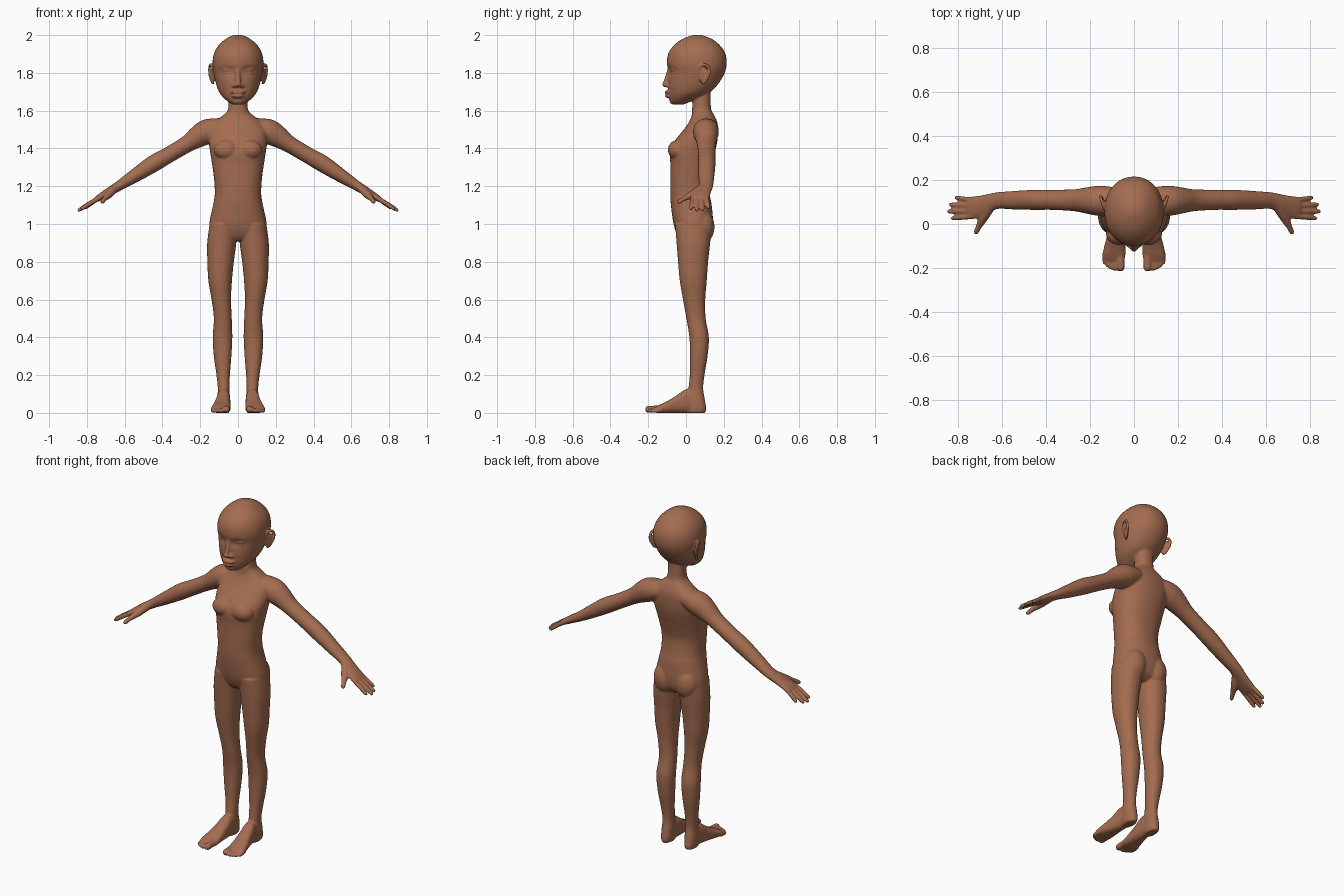
import bpy, bmesh, math
from mathutils import Vector, Matrix, Euler

bm = bmesh.new()
SIDES = (-1, 1)


def spline(rows, n=5):
    """Catmull-Rom interpolation of equal-length tuples."""
    out = []
    for i in range(len(rows) - 1):
        a, b, c, d = (rows[max(i - 1, 0)], rows[i], rows[i + 1],
                      rows[min(i + 2, len(rows) - 1)])
        for k in range(n):
            t = k / n
            out.append(tuple(0.5 * (2 * q + (r - p) * t + (2 * p - 5 * q + 4 * r - s) * t * t
                                    + (3 * q - p - 3 * r + s) * t ** 3)
                             for p, q, r, s in zip(a, b, c, d)))
    out.append(tuple(rows[-1]))
    return out


def skin(rings):
    """Closed surface through a list of point rings."""
    vr = [[bm.verts.new(p) for p in ring] for ring in rings]
    m = len(vr[0])
    for r0, r1 in zip(vr, vr[1:]):
        for j in range(m):
            bm.faces.new((r0[j], r0[(j + 1) % m], r1[(j + 1) % m], r1[j]))
    bm.faces.new(vr[0][::-1])
    bm.faces.new(vr[-1])
    return [v for r in vr for v in r]


def unit_ring(exp=2.0, m=40):
    for j in range(m):
        c, s = math.cos(2 * math.pi * j / m), math.sin(2 * math.pi * j / m)
        yield (math.copysign(abs(c) ** (2 / exp), c), math.copysign(abs(s) ** (2 / exp), s))


def loft(rows, place, exp=2.0):
    """Rows are (height, a0, a1, b0, b1) boxes filled with rounded sections."""
    return skin([[place(h, (a0 + a1) / 2 + (a1 - a0) / 2 * c, (b0 + b1) / 2 + (b1 - b0) / 2 * s)
                  for c, s in unit_ring(exp)] for h, a0, a1, b0, b1 in spline(rows)])


def tube(pts, ref, side=1):
    """Points are (x, y, z, radius along ref, radius across)."""
    rows = spline(pts)
    rings = []
    for i, (x, y, z, ra, rb) in enumerate(rows):
        t = (Vector(rows[min(i + 1, len(rows) - 1)][:3]) - Vector(rows[max(i - 1, 0)][:3])).normalized()
        u = Vector(ref)
        u = (u - t * u.dot(t)).normalized()
        v = t.cross(u)
        ring = [Vector((x, y, z)) + u * ra * c + v * rb * s for c, s in unit_ring(m=24)]
        rings.append([Vector((p.x * side, p.y, p.z)) for p in ring])
    skin(rings)


def ball(c, r, rot=(0, 0, 0), side=1):
    m = (Matrix.Diagonal((side, 1, 1, 1)) @ Matrix.Translation(c)
         @ Euler(rot).to_matrix().to_4x4() @ Matrix.Diagonal((*r, 1)))
    bmesh.ops.create_uvsphere(bm, u_segments=24, v_segments=16, radius=1, matrix=m)


def upright(z, x, y):
    return Vector((x, y, z))


# torso and neck: height, half width, front, back
torso = [(.91, .08, -.02, .09), (.94, .14, -.045, .128), (1.0, .152, -.066, .143),
         (1.1, .132, -.08, .136), (1.16, .123, -.083, .124), (1.24, .127, -.083, .117),
         (1.32, .138, -.083, .135), (1.385, .148, -.085, .154), (1.44, .155, -.06, .166),
         (1.5, .15, -.012, .170), (1.54, .125, .016, .165), (1.575, .08, .03, .15),
         (1.605, .053, .032, .134), (1.66, .05, .035, .13), (1.72, .05, .03, .13)]
loft([(z, -w, w, f, b) for z, w, f, b in torso], upright, 2.25)

# skull: height, half width, front, back
skull = [(1.632, .028, -.072, -.015), (1.65, .056, -.085, .03), (1.675, .083, -.091, .085),
         (1.70, .101, -.093, .13), (1.74, .116, -.095, .17), (1.8, .129, -.094, .205),
         (1.85, .135, -.101, .216), (1.9, .128, -.095, .209), (1.94, .108, -.07, .185),
         (1.975, .072, -.028, .145), (1.995, .037, .02, .10), (2.002, .01, .05, .07)]
for v in loft([(z, -w, w, f, b) for z, w, f, b in skull], upright, 2.1):
    # eye sockets
    if v.co.y < 0.02:
        d = ((abs(v.co.x) - .055) / .035) ** 2 + ((v.co.z - 1.81) / .022) ** 2
        v.co.y += .013 * math.exp(-d)

# nose, lips and chin
tube([(0, -.083, 1.83, .014, .012), (0, -.094, 1.79, .012, .013), (0, -.108, 1.745, .015, .014)], (1, 0, 0))
ball((0, -.108, 1.738), (.018, .019, .014))
ball((0, -.092, 1.698), (.041, .022, .0095))
ball((0, -.091, 1.677), (.034, .022, .0095))
ball((0, -.066, 1.652), (.034, .022, .019))

for s in SIDES:
    # nostrils, eyelids and ears
    ball((.02, -.097, 1.733), (.013, .014, .011), side=s)
    ball((.055, -.062, 1.817), (.034, .017, .013), (0, -.12, .35), s)
    ball((.055, -.062, 1.797), (.032, .014, .010), (0, -.12, .35), s)
    ball((.134, .092, 1.787), (.009, .03, .048), (.15, 0, -.4), s)
    tube([(.127, .07, 1.80, .008, .007), (.136, .075, 1.835, .008, .007), (.147, .105, 1.842, .008, .008),
          (.152, .124, 1.815, .008, .008), (.146, .115, 1.775, .008, .008), (.13, .085, 1.742, .008, .008)],
         (1, 0, 0), s)

    # chest and buttocks
    ball((.062, -.046, 1.392), (.066, .05, .052), side=s)
    ball((.07, .085, .985), (.07, .066, .09), side=s)

    # shoulder, arm and palm
    tube([(.05, .105, 1.515, .05, .045), (.11, .106, 1.505, .064, .056), (.165, .106, 1.488, .068, .066),
          (.215, .107, 1.460, .06, .058), (.272, .108, 1.422, .05, .045), (.37, .110, 1.364, .046, .043),
          (.45, .110, 1.318, .046, .045), (.55, .108, 1.253, .042, .036), (.625, .106, 1.205, .038, .027),
          (.68, .088, 1.172, .045, .023), (.73, .074, 1.142, .052, .018), (.755, .072, 1.127, .047, .013)],
         (0, 1, 0), s)

    # fingers: root y, tip x, tip y, tip z
    for y0, x1, y1, z1 in ((.109, .812, .119, 1.084), (.084, .838, .088, 1.074),
                           (.059, .846, .057, 1.071), (.034, .830, .026, 1.078)):
        tube([(.735, y0, 1.139, .0125, .0125), ((.735 + x1) / 2, (y0 + y1) / 2, (1.141 + z1) / 2, .0115, .0125),
              (x1 - .008, y1, z1 + .005, .0105, .0105), (x1 + .003, y1, z1 - .002, .006, .006)], (0, 1, 0), s)
    # thumb
    tube([(.655, .075, 1.185, .022, .022), (.685, .03, 1.155, .02, .022), (.705, -.01, 1.134, .013, .014),
          (.718, -.036, 1.118, .012, .012), (.722, -.046, 1.113, .006, .006)], (0, 0, 1), s)

    # leg: height, inner, outer, front, back
    loft([(z, s * i, s * o, f, b) for z, i, o, f, b in (
        (1.0, .005, .15, -.058, .135), (.9, .009, .163, -.05, .128), (.8, .022, .162, -.042, .117),
        (.7, .032, .157, -.033, .11), (.6, .037, .140, -.016, .102), (.5, .033, .128, .002, .104),
        (.4, .030, .134, .018, .121), (.3, .035, .128, .021, .114), (.2, .043, .114, .020, .098),
        (.13, .045, .107, .013, .091), (.07, .042, .110, .005, .10), (.02, .044, .109, .0, .107),
        (-.001, .05, .103, .008, .10))], upright, 2.15)

    # foot: depth, inner, outer, bottom, top
    loft([(y, s * i, s * o, b, t) for y, i, o, b, t in (
        (.08, .05, .102, -.001, .08), (.04, .044, .107, -.001, .115), (.0, .041, .112, -.001, .125),
        (-.05, .040, .122, -.001, .092), (-.1, .039, .135, -.001, .062), (-.14, .039, .143, -.001, .043),
        (-.168, .044, .139, .002, .028))], lambda y, x, z: Vector((x, y, z)), 2.5)

    # toes: x, tip y, radius
    for x, y, r in ((.061, -.212, .0185), (.087, -.210, .012), (.104, -.204, .0115),
                    (.120, -.194, .011), (.134, -.181, .0105)):
        tube([(x, -.13, r + .004, r, r), (x, y + .03, r + .001, r, r), (x, y + .008, r, r * .95, r * .95),
              (x, y - .003, r, r * .55, r * .55)], (1, 0, 0), s)

bmesh.ops.recalc_face_normals(bm, faces=bm.faces)
mesh = bpy.data.meshes.new("body")
bm.to_mesh(mesh)
bm.free()
body = bpy.data.objects.new("body", mesh)
bpy.context.collection.objects.link(body)

# brown skin
skin_mat = bpy.data.materials.new("brown skin")
skin_mat.diffuse_color = (.37, .15, .08, 1)
mesh.materials.append(skin_mat)

# merge all parts into one continuous smooth surface
remesh = body.modifiers.new("merge", 'REMESH')
remesh.mode = 'VOXEL'
remesh.voxel_size = .005
remesh.use_smooth_shade = True
relax = body.modifiers.new("relax", 'SMOOTH')
relax.factor = .5
relax.iterations = 8
